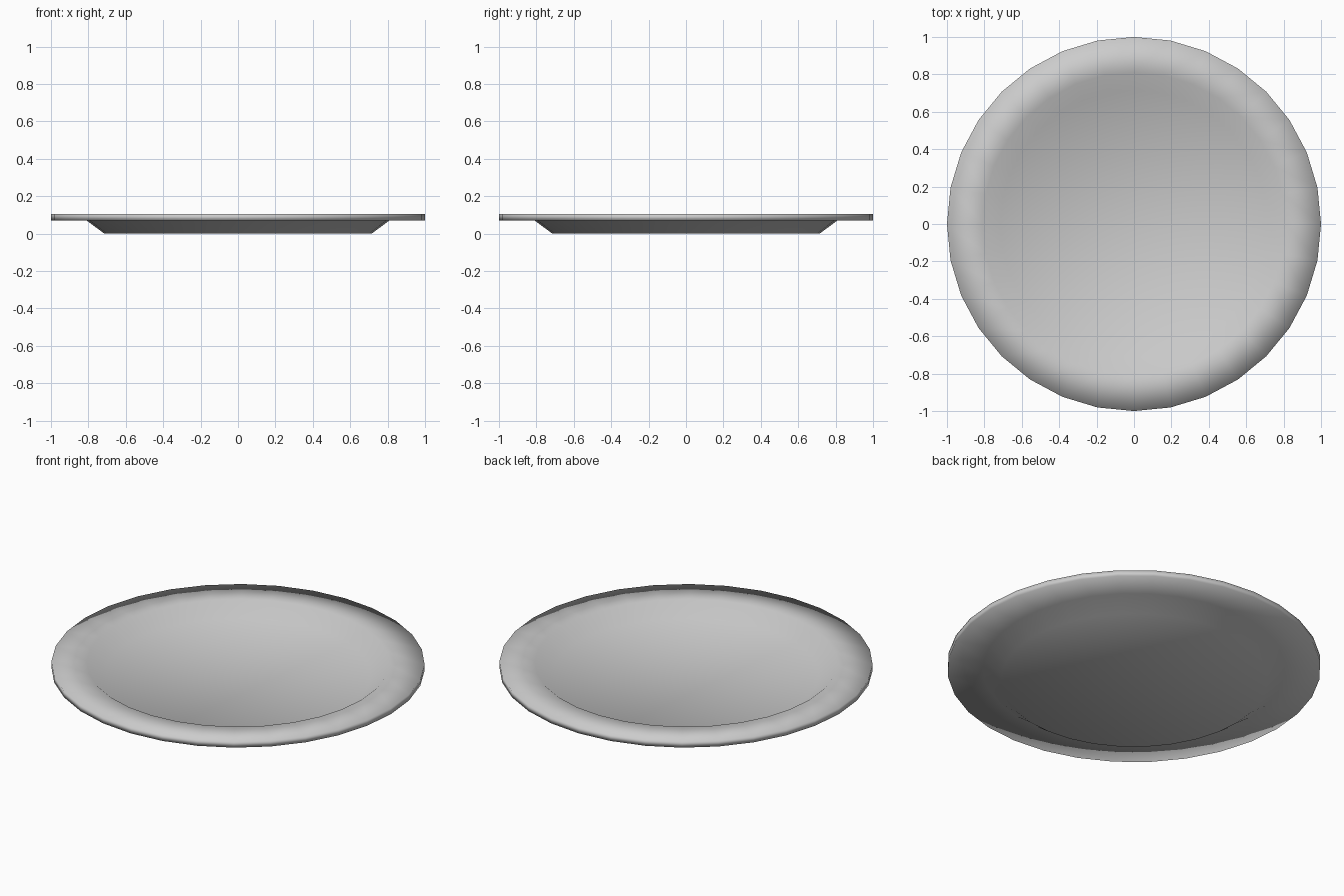
import bpy, bmesh
from math import cos, sin, tau

if "Cube" in bpy.data.objects:
    bpy.data.objects.remove(bpy.data.objects["Cube"])

SIDES = 32
# Closed cross-section (radius, height): underside, rim, then the well
PROFILE = [(0.715, 0.0), (0.81, 0.07), (1.0, 0.07),
           (1.0, 0.105), (0.81, 0.105), (0.715, 0.035)]

bm = bmesh.new()
rings = [[bm.verts.new((r * cos(tau * i / SIDES), r * sin(tau * i / SIDES), z))
          for i in range(SIDES)] for r, z in PROFILE]

# Walls between neighbouring rings
for a, b in zip(rings, rings[1:]):
    for i in range(SIDES):
        j = (i + 1) % SIDES
        bm.faces.new((a[i], a[j], b[j], b[i]))

# Flat foot and well floor
bm.faces.new(rings[0][::-1])
bm.faces.new(rings[-1])
bmesh.ops.recalc_face_normals(bm, faces=bm.faces[:])

# Softly shaded all over
for f in bm.faces:
    f.smooth = True

mesh = bpy.data.meshes.new("plate")
bm.to_mesh(mesh)
bm.free()
plate = bpy.data.objects.new("plate", mesh)
bpy.context.collection.objects.link(plate)
